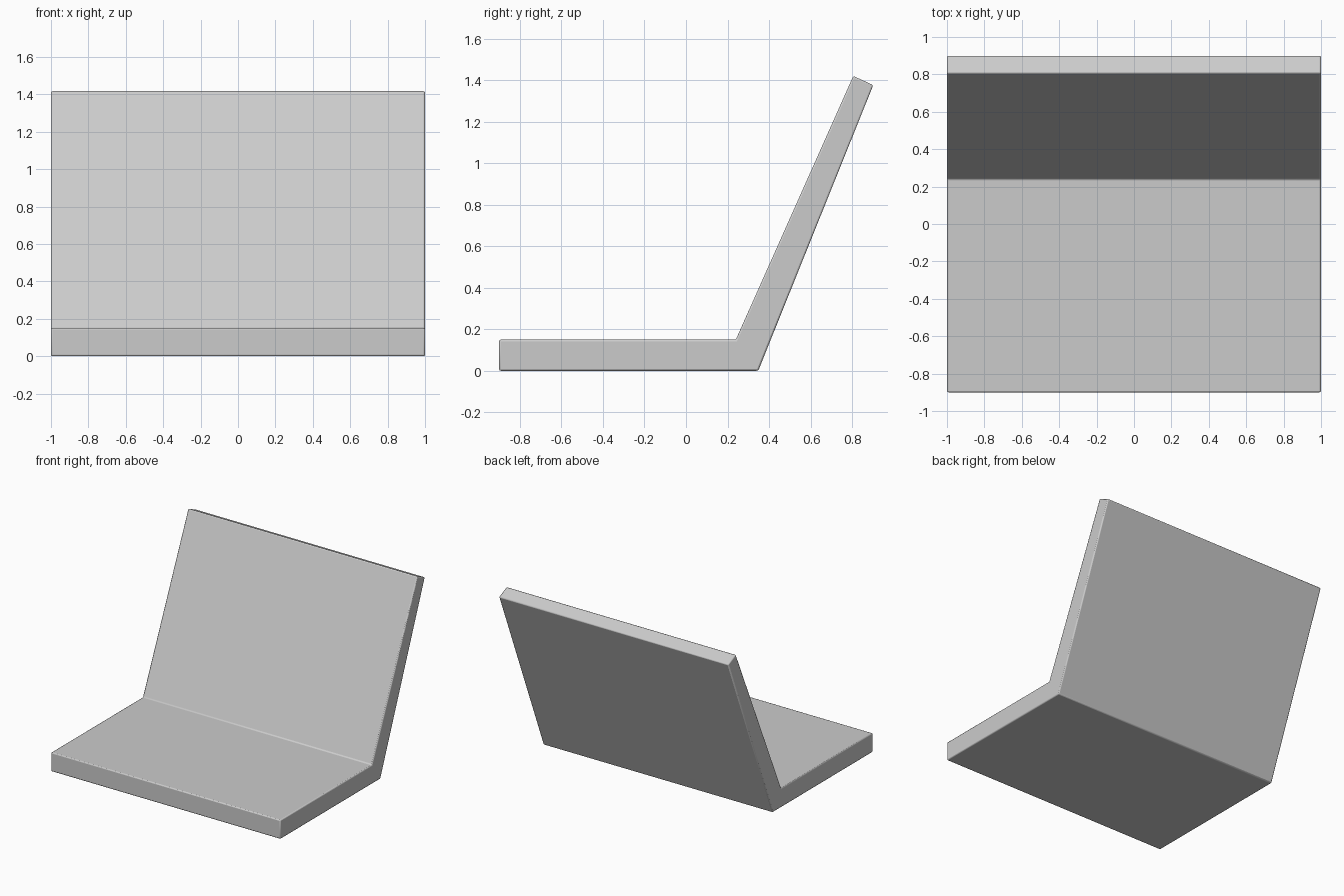
import bpy, bmesh

if "Cube" in bpy.data.objects:
    bpy.data.objects.remove(bpy.data.objects["Cube"])

# Side profile (y, z): flat seat with a reclined, slightly tapering back
PROFILE = [(-0.90, 0.0), (0.348, 0.0), (0.902, 1.376),
           (0.806, 1.42), (0.24, 0.15), (-0.90, 0.15)]
HALF_WIDTH = 1.0

# Extrude the profile across the width
bm = bmesh.new()
face = bm.faces.new([bm.verts.new((-HALF_WIDTH, y, z)) for y, z in PROFILE])
ext = bmesh.ops.extrude_face_region(bm, geom=[face])
verts = [v for v in ext["geom"] if isinstance(v, bmesh.types.BMVert)]
bmesh.ops.translate(bm, verts=verts, vec=(2 * HALF_WIDTH, 0, 0))
bmesh.ops.recalc_face_normals(bm, faces=bm.faces[:])

mesh = bpy.data.meshes.new("seat_and_back")
bm.to_mesh(mesh)
bm.free()
seat = bpy.data.objects.new("seat_and_back", mesh)
bpy.context.collection.objects.link(seat)

# Small softened edges
bevel = seat.modifiers.new("soft_edges", 'BEVEL')
bevel.width = 0.008
bevel.segments = 2
bevel.limit_method = 'ANGLE'

bpy.context.view_layer.objects.active = seat
seat.select_set(True)
bpy.ops.object.shade_smooth_by_angle()
